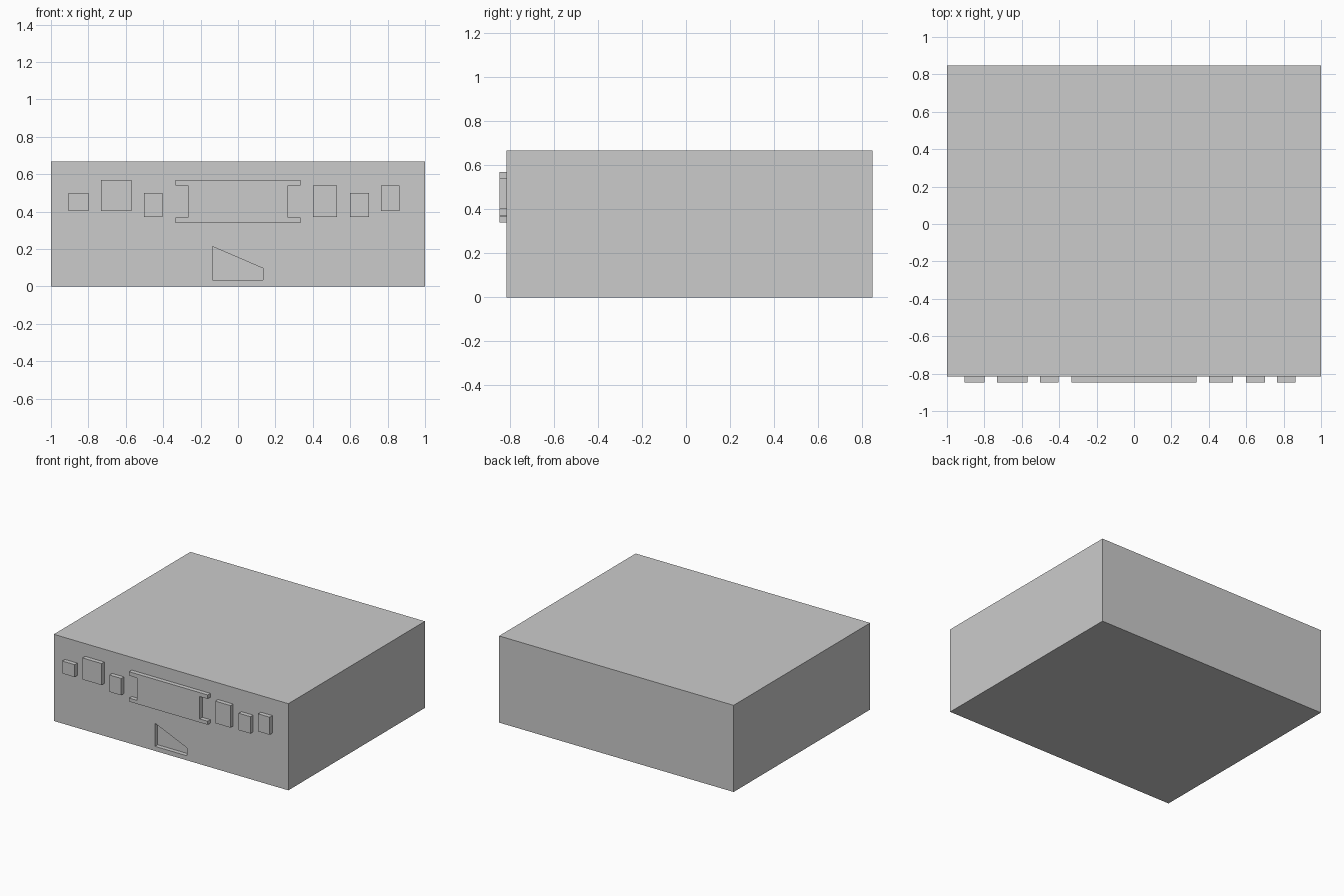
import bpy, bmesh

if "Cube" in bpy.data.objects:
    bpy.data.objects.remove(bpy.data.objects["Cube"])

FRONT, BACK, PROUD, TOP = -0.815, 0.848, -0.848, 0.668


def prism(name, profile, y0, y1):
    """Extrude an x/z outline from y0 to y1."""
    bm = bmesh.new()
    face = bm.faces.new([bm.verts.new((x, y0, z)) for x, z in profile])
    ext = bmesh.ops.extrude_face_region(bm, geom=[face])
    moved = [v for v in ext["geom"] if isinstance(v, bmesh.types.BMVert)]
    bmesh.ops.translate(bm, verts=moved, vec=(0, y1 - y0, 0))
    bmesh.ops.recalc_face_normals(bm, faces=bm.faces)
    mesh = bpy.data.meshes.new(name)
    bm.to_mesh(mesh)
    bm.free()
    obj = bpy.data.objects.new(name, mesh)
    bpy.context.collection.objects.link(obj)
    return obj


def rect(x0, x1, z0, z1):
    return [(x0, z0), (x1, z0), (x1, z1), (x0, z1)]


# Main block
body = prism("body", rect(-1, 1, 0, TOP), FRONT, BACK)

# Sloped recess low on the front
recess = [(-0.137, 0.035), (0.135, 0.035), (0.135, 0.096), (-0.137, 0.213)]
cutter = prism("recess_cutter", recess, FRONT - 0.1, FRONT + 0.033)
cutter.hide_render = True
cutter.hide_set(True)
cut = body.modifiers.new("recess", "BOOLEAN")
cut.operation = "DIFFERENCE"
cut.solver = "EXACT"
cut.object = cutter

# Raised central panel with notched ends (right half mirrored to the left)
half = [(0.335, 0.34), (0.335, 0.367), (0.267, 0.367),
        (0.267, 0.54), (0.335, 0.54), (0.335, 0.57)]
prism("center_panel", half + [(-x, z) for x, z in reversed(half)], PROUD, FRONT)

# Raised rectangular front plates
plates = [(-0.905, -0.80, 0.404, 0.50), (-0.733, -0.57, 0.404, 0.57),
          (-0.503, -0.403, 0.37, 0.50), (0.40, 0.53, 0.37, 0.54),
          (0.60, 0.70, 0.37, 0.50), (0.765, 0.863, 0.404, 0.54)]
for i, p in enumerate(plates, 1):
    prism(f"front_plate_{i}", rect(*p), PROUD, FRONT)
